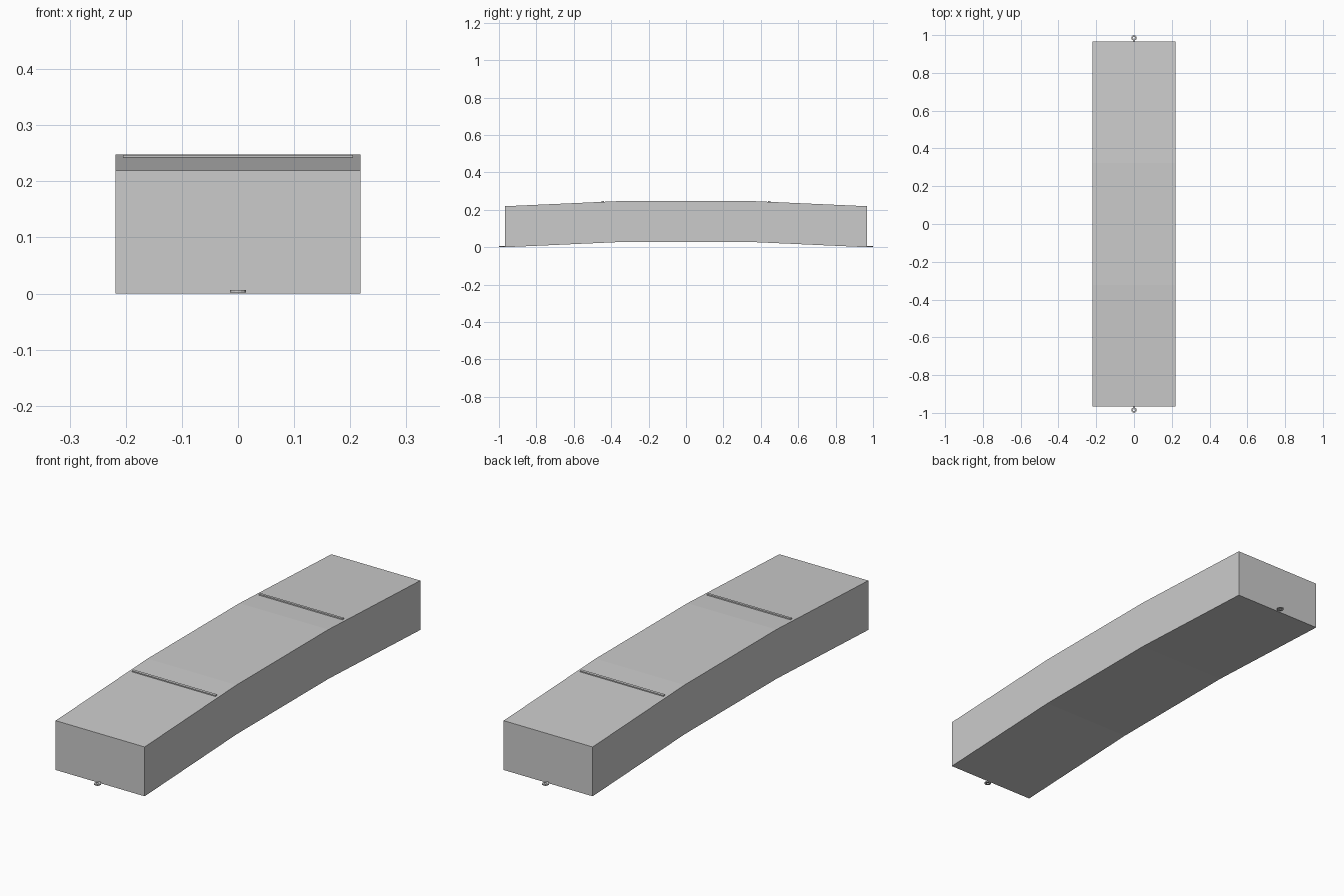
import bpy, bmesh
from math import pi, sin, cos, atan2

cube = bpy.data.objects.get("Cube")
if cube:
    bpy.data.objects.remove(cube, do_unlink=True)

grey = bpy.data.materials.new("plain_grey")
grey.use_nodes = True
GREY = (0.6, 0.6, 0.6, 1)
grey.diffuse_color = GREY
grey.node_tree.nodes["Principled BSDF"].inputs["Base Color"].default_value = GREY

HALF_W, HALF_L, BEND, RISE, DEPTH = 0.2185, 0.967, 0.322, 0.029, 0.219


def finish(name, bm):
    bmesh.ops.recalc_face_normals(bm, faces=bm.faces)
    mesh = bpy.data.meshes.new(name)
    bm.to_mesh(mesh)
    bm.free()
    mesh.materials.append(grey)
    obj = bpy.data.objects.new(name, mesh)
    bpy.context.collection.objects.link(obj)
    return obj


def box(name, size, loc, tilt=0):
    bm = bmesh.new()
    bmesh.ops.create_cube(bm, size=1)
    bmesh.ops.scale(bm, vec=size, verts=bm.verts)
    obj = finish(name, bm)
    obj.location = loc
    obj.rotation_euler.x = tilt
    return obj


# Arched deck: a constant-depth side profile swept across the width
arch = [(-HALF_L, 0), (-BEND, RISE), (BEND, RISE), (HALF_L, 0)]
bm = bmesh.new()
rows = [[[bm.verts.new((x, y, z + top)) for x in (-HALF_W, HALF_W)]
         for y, z in arch] for top in (0, DEPTH)]
low, high = rows
for i in range(len(arch) - 1):
    for row in rows:
        bm.faces.new((*row[i], *reversed(row[i + 1])))
    for s in (0, 1):
        bm.faces.new((low[i][s], low[i + 1][s], high[i + 1][s], high[i][s]))
for e in (0, -1):
    bm.faces.new((*low[e], *reversed(high[e])))
finish("deck", bm)


def ring(name, y, z0, z1, outer=0.0145, inner=0.006, n=16):
    bm = bmesh.new()
    loops = [[bm.verts.new((r * cos(2 * pi * k / n), y + r * sin(2 * pi * k / n), z))
              for k in range(n)]
             for r, z in ((outer, z0), (outer, z1), (inner, z1), (inner, z0))]
    for a in range(4):
        p, q = loops[a], loops[(a + 1) % 4]
        for k in range(n):
            m = (k + 1) % n
            bm.faces.new((p[k], p[m], q[m], q[k]))
    return finish(name, bm)


# Raised cross strips and linking eyelets, mirrored front to back
slope = atan2(RISE, HALF_L - BEND)
for name, side in (("front", -1), ("back", 1)):
    y = 0.445
    top = DEPTH + RISE * (HALF_L - y) / (HALF_L - BEND)
    box(name + "_cross_strip", (0.41, 0.012, 0.01), (0, side * y, top), -side * slope)
    ring(name + "_eyelet", side * 0.9855, 0.002, 0.006)
    box(name + "_eyelet_stem", (0.01, 0.016, 0.004), (0, side * 0.967, 0.004))
